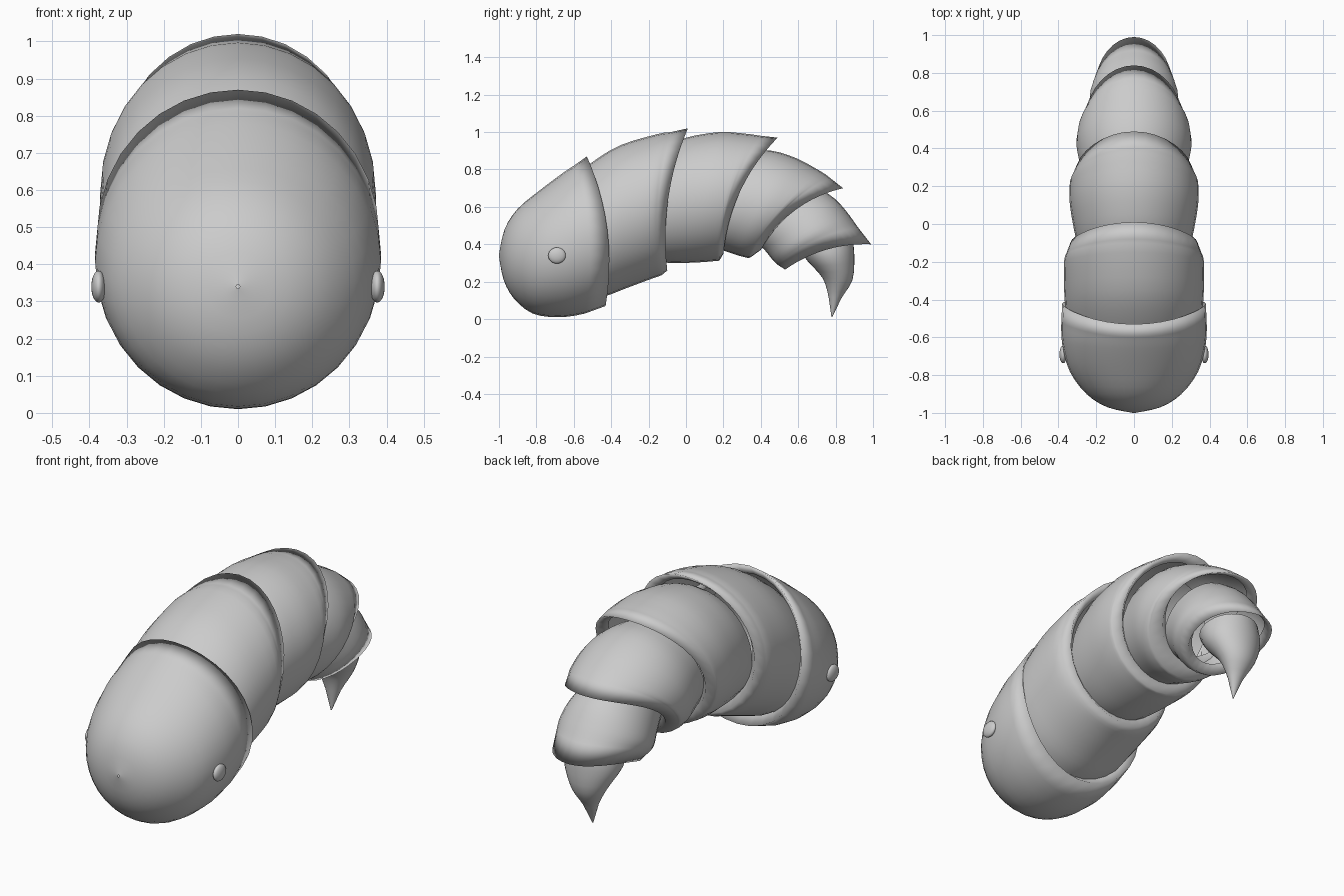
import bpy
from math import sin, cos, pi
from mathutils import Vector

SIDES = 32
STEPS = 3

cube = bpy.data.objects.get("Cube")
if cube:
    bpy.data.objects.remove(cube, do_unlink=True)

skin = bpy.data.materials.new("pale grey skin")
skin.use_nodes = True
grey = (0.6, 0.6, 0.6, 1)
skin.diffuse_color = grey
skin.node_tree.nodes["Principled BSDF"].inputs["Base Color"].default_value = grey


def catmull(a, b, c, d, t):
    """Point on a smooth curve between b and c."""
    return tuple(0.5 * (2 * q + (r - p) * t + (2 * p - 5 * q + 4 * r - s) * t * t
                        + (3 * q - p - 3 * r + s) * t ** 3)
                 for p, q, r, s in zip(a, b, c, d))


def refine(rings):
    """Smooth the outline, keeping the last span as one band for the lip."""
    out = []
    last = len(rings) - 1
    for i in range(last):
        a, d = rings[max(i - 1, 0)], rings[min(i + 2, last)]
        steps = STEPS if i < last - 1 else 1
        out += [catmull(a, rings[i], rings[i + 1], d, k / steps) for k in range(steps)]
    return out + [rings[last]]


def ring_points(ring, bow, scale=1.0, shift=0.0):
    """Oval hung between a top and a bottom point, bowed at its sides."""
    ty, tz, by, bz, width = ring
    top, bottom = Vector((0, ty, tz)), Vector((0, by, bz))
    middle, half = (top + bottom) / 2, (top - bottom) / 2
    along = half.normalized() if half.length > 0 else Vector((0, 0, 1))
    rear = Vector((0, along.z, -along.y))
    points = []
    for i in range(SIDES):
        t = 2 * pi * i / SIDES
        side = Vector((width * sin(t), 0, 0))
        points.append(middle + (half * cos(t) + side) * scale
                      + rear * (bow * sin(t) ** 2 + shift))
    return points


def shell(name, rings, bow=0.0, lip=True):
    """Loft the ovals from front to rear and fold the rear rim inwards."""
    rings = refine(rings)
    count = len(rings) - 1
    loops = [ring_points(r, bow * (i / count) ** 2) for i, r in enumerate(rings)]
    if lip:
        loops.append(ring_points(rings[-1], bow, 0.86, -0.05))
    verts = [p for loop in loops for p in loop]
    faces = []
    for j in range(len(loops) - 1):
        for i in range(SIDES):
            k = (i + 1) % SIDES
            a, b = j * SIDES, (j + 1) * SIDES
            faces.append((a + i, a + k, b + k, b + i))
    mesh = bpy.data.meshes.new(name)
    mesh.from_pydata(verts, [], faces)
    mesh.materials.append(skin)
    mesh.shade_smooth()
    obj = bpy.data.objects.new(name, mesh)
    bpy.context.collection.objects.link(obj)
    return obj


# Each oval: top y, top z, bottom y, bottom z, half width
shell("head", [
    (-1, 0.345, -1, 0.335, 0.005),
    (-0.97, 0.48, -0.975, 0.21, 0.14),
    (-0.90, 0.59, -0.92, 0.11, 0.25),
    (-0.78, 0.69, -0.82, 0.03, 0.34),
    (-0.66, 0.78, -0.68, 0.01, 0.38),
    (-0.60, 0.82, -0.54, 0.03, 0.385),
    (-0.53, 0.87, -0.43, 0.07, 0.38)], 0.06)

shell("front_segment", [
    (-0.62, 0.74, -0.56, 0.10, 0.33),
    (-0.50, 0.84, -0.44, 0.12, 0.36),
    (-0.35, 0.93, -0.32, 0.165, 0.37),
    (-0.15, 0.99, -0.20, 0.21, 0.37),
    (-0.08, 1.00, -0.13, 0.235, 0.355),
    (0.01, 1.02, -0.10, 0.26, 0.335)], -0.05)

shell("middle_segment", [
    (-0.10, 0.92, -0.18, 0.31, 0.29),
    (0.0, 0.97, -0.08, 0.30, 0.315),
    (0.18, 1.0, 0.06, 0.303, 0.34),
    (0.33, 0.99, 0.15, 0.31, 0.34),
    (0.40, 0.98, 0.18, 0.315, 0.33),
    (0.49, 0.97, 0.20, 0.35, 0.305)], -0.06)

shell("rear_segment", [
    (0.34, 0.90, 0.12, 0.39, 0.26),
    (0.46, 0.90, 0.22, 0.36, 0.29),
    (0.59, 0.86, 0.28, 0.34, 0.305),
    (0.72, 0.79, 0.32, 0.33, 0.295),
    (0.77, 0.755, 0.345, 0.33, 0.28),
    (0.84, 0.70, 0.40, 0.37, 0.25)], -0.06)

shell("last_segment", [
    (0.70, 0.71, 0.35, 0.43, 0.19),
    (0.80, 0.64, 0.42, 0.37, 0.22),
    (0.87, 0.56, 0.46, 0.32, 0.235),
    (0.92, 0.49, 0.49, 0.29, 0.225),
    (0.99, 0.40, 0.53, 0.265, 0.20)], -0.04)

shell("tail_spike", [
    (0.89, 0.44, 0.60, 0.38, 0.15),
    (0.90, 0.34, 0.65, 0.31, 0.15),
    (0.89, 0.21, 0.73, 0.22, 0.095),
    (0.83, 0.11, 0.762, 0.12, 0.04),
    (0.782, 0.01, 0.778, 0.01, 0.003)], lip=False)

# Small bead eyes on each side of the head
for name, x in (("left_eye", 0.375), ("right_eye", -0.375)):
    bpy.ops.mesh.primitive_uv_sphere_add(segments=20, ring_count=12, radius=1,
                                         location=(x, -0.69, 0.34))
    eye = bpy.context.object
    eye.name = name
    eye.scale = (0.02, 0.047, 0.043)
    eye.data.materials.append(skin)
    bpy.ops.object.shade_smooth()
